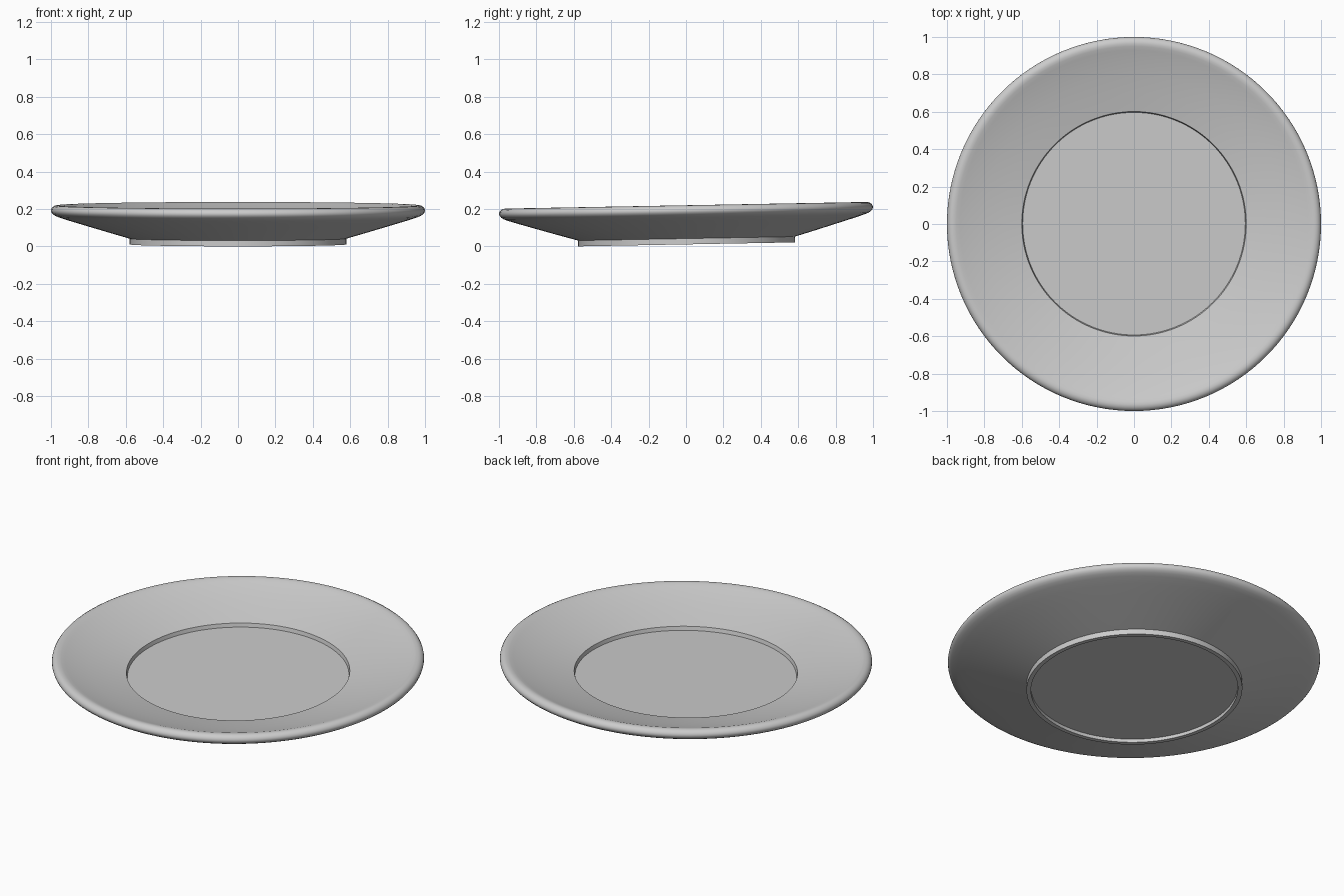
import bpy, bmesh, math
from mathutils import Vector

cube = bpy.data.objects.get("Cube")
if cube:
    bpy.data.objects.remove(cube, do_unlink=True)

# Single grey glaze
glaze = bpy.data.materials.new("grey_glaze")
glaze.use_nodes = True
grey = (0.6, 0.6, 0.6, 1)
glaze.diffuse_color = grey
glaze.node_tree.nodes["Principled BSDF"].inputs["Base Color"].default_value = grey


def lathe(name, profile, steps):
    """Turn a (radius, height) profile around the z axis."""
    bm = bmesh.new()
    verts = [bm.verts.new((r, 0, z)) for r, z in profile]
    edges = [bm.edges.new(pair) for pair in zip(verts, verts[1:])]
    bmesh.ops.spin(bm, geom=verts + edges, axis=(0, 0, 1), cent=(0, 0, 0),
                   angle=math.tau, steps=steps)
    bmesh.ops.remove_doubles(bm, verts=bm.verts, dist=0.0005)
    bmesh.ops.recalc_face_normals(bm, faces=bm.faces)
    mesh = bpy.data.meshes.new(name)
    bm.to_mesh(mesh)
    bm.free()
    obj = bpy.data.objects.new(name, mesh)
    bpy.context.collection.objects.link(obj)
    return obj


# Flat well with a short step, then the sloping bowl
inside = [(0, 0.088), (0.595, 0.088), (0.6, 0.11), (0.7, 0.133), (0.8, 0.159),
          (0.88, 0.182), (0.93, 0.199)]
# Rounded rim
rim = [(0.95, 0.206), (0.965, 0.209), (0.979, 0.207), (0.991, 0.2),
       (0.998, 0.19), (1, 0.18), (0.997, 0.17), (0.988, 0.16), (0.974, 0.151)]
# Sloping underside, foot ring and its recess
underside = [(0.95, 0.142), (0.9, 0.126), (0.82, 0.102), (0.7, 0.066), (0.58, 0.031)]
foot = [(0.58, 0), (0.556, 0), (0.556, 0.02), (0, 0.02)]

plate = lathe("plate", inside + rim + underside + foot, 128)
plate.data.materials.append(glaze)

# The plate leans slightly towards the front and rests on the foot's front edge
tilt = math.radians(1.05)
plate.rotation_euler.x = tilt
plate.location = Vector((0, 0.18 * math.sin(tilt), 0.58 * math.sin(tilt)))

bpy.ops.object.select_all(action='DESELECT')
plate.select_set(True)
bpy.context.view_layer.objects.active = plate
bpy.ops.object.shade_smooth_by_angle(angle=math.radians(35))
